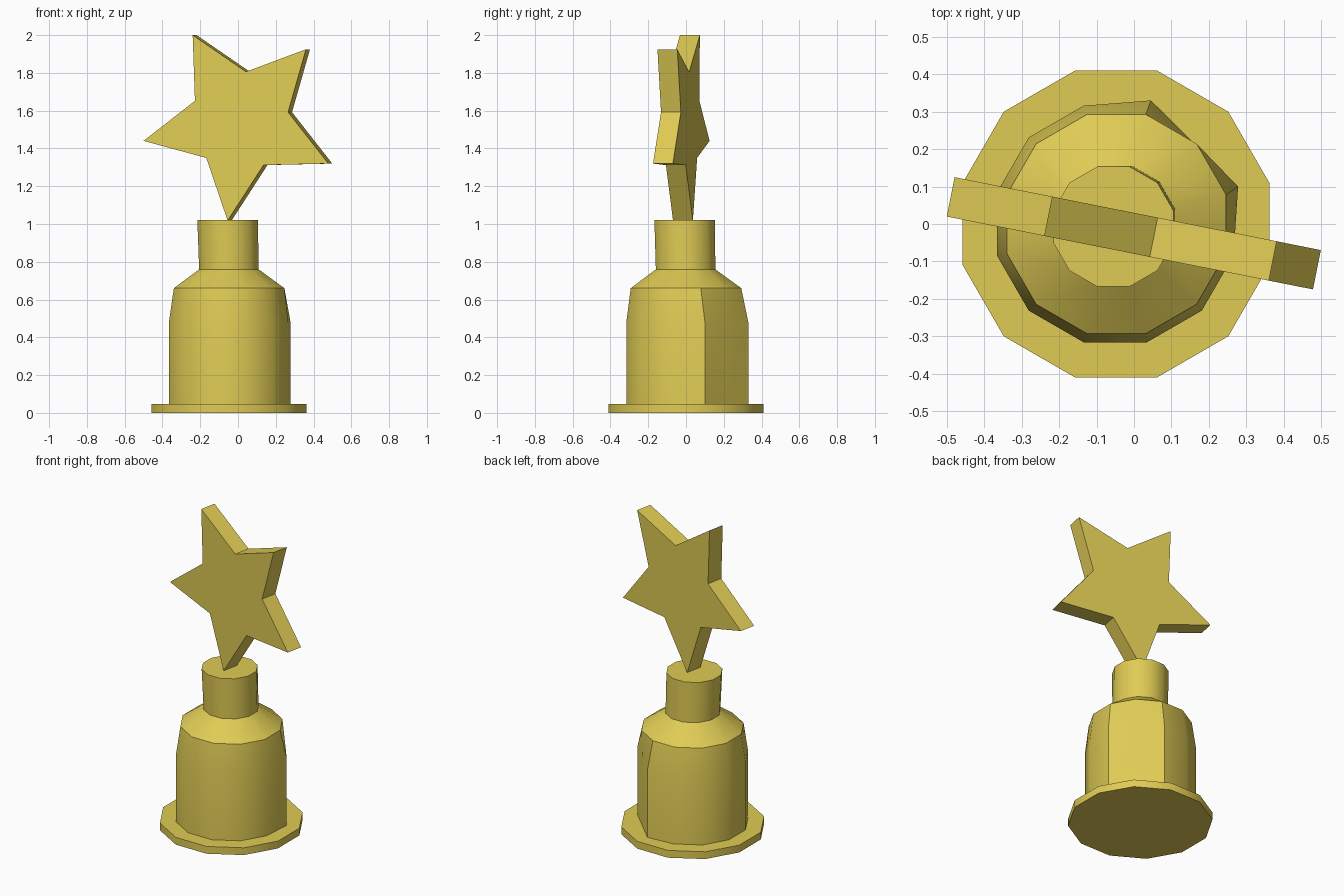
import bpy, bmesh, math

if "Cube" in bpy.data.objects:
    bpy.data.objects.remove(bpy.data.objects["Cube"])

gold = bpy.data.materials.new("gold")
gold.diffuse_color = (0.74, 0.60, 0.09, 1)
gold.use_nodes = True
gold.node_tree.nodes["Principled BSDF"].inputs["Base Color"].default_value = gold.diffuse_color


def finish(name, bm, smooth=True):
    bmesh.ops.recalc_face_normals(bm, faces=bm.faces)
    me = bpy.data.meshes.new(name)
    bm.to_mesh(me)
    bm.free()
    me.materials.append(gold)
    ob = bpy.data.objects.new(name, me)
    bpy.context.collection.objects.link(ob)
    if smooth:
        bpy.ops.object.select_all(action='DESELECT')
        bpy.context.view_layer.objects.active = ob
        ob.select_set(True)
        bpy.ops.object.shade_smooth_by_angle(angle=math.radians(35))
    return ob


def lathe(rings, flat_rings=()):
    """12-sided stack of rings (cx, cy, radius, z); flat_rings carry the plaque flat."""
    bm = bmesh.new()
    loops = []
    for k, (cx, cy, r, z) in enumerate(rings):
        loop = []
        for i in range(12):
            a = math.radians(15 + 30 * i)
            x, y = r * math.cos(a), r * math.sin(a)
            if k in flat_rings and i < 3:
                # straight wall facing back right
                x, y = ((0.328, 0.10), (0.2115, 0.215), (0.095, 0.33))[i]
            loop.append(bm.verts.new((cx + x, cy + y, z)))
        loops.append(loop)
    for a, b in zip(loops, loops[1:]):
        for i in range(12):
            j = (i + 1) % 12
            bm.faces.new((a[i], a[j], b[j], b[i]))
    bm.faces.new(loops[0][::-1])
    bm.faces.new(loops[-1])
    return bm


# Foot disc
finish("foot_disc", lathe([(-0.048, 0, 0.424, 0), (-0.048, 0, 0.424, 0.047)]))

# Body with shoulder and flat plaque wall
finish("body", lathe([(-0.05, 0, 0.327, 0.045), (-0.05, 0, 0.327, 0.48),
                      (-0.047, 0, 0.303, 0.66), (-0.048, -0.002, 0.163, 0.76)],
                     flat_rings=(0, 1)))

# Neck, leaning very slightly
finish("neck", lathe([(-0.048, -0.002, 0.163, 0.755), (-0.055, -0.007, 0.166, 1.02)]))

# Tilted, turned star slab: front outline (x, z)
outline = [(-0.24, 2.0), (0.042, 1.806), (0.36, 1.925), (0.265, 1.592), (0.478, 1.32),
           (0.135, 1.312), (-0.055, 1.018), (-0.168, 1.35), (-0.5, 1.44), (-0.228, 1.652)]
bm = bmesh.new()
front = bm.faces.new([bm.verts.new((x, 0.02 - 0.199 * (x + 0.5), z)) for x, z in outline])
ext = bmesh.ops.extrude_face_region(bm, geom=[front], use_keep_orig=True)
bmesh.ops.translate(bm, vec=(0.021, 0.105, 0),
                    verts=[v for v in ext["geom"] if isinstance(v, bmesh.types.BMVert)])
finish("star", bm, smooth=False)
